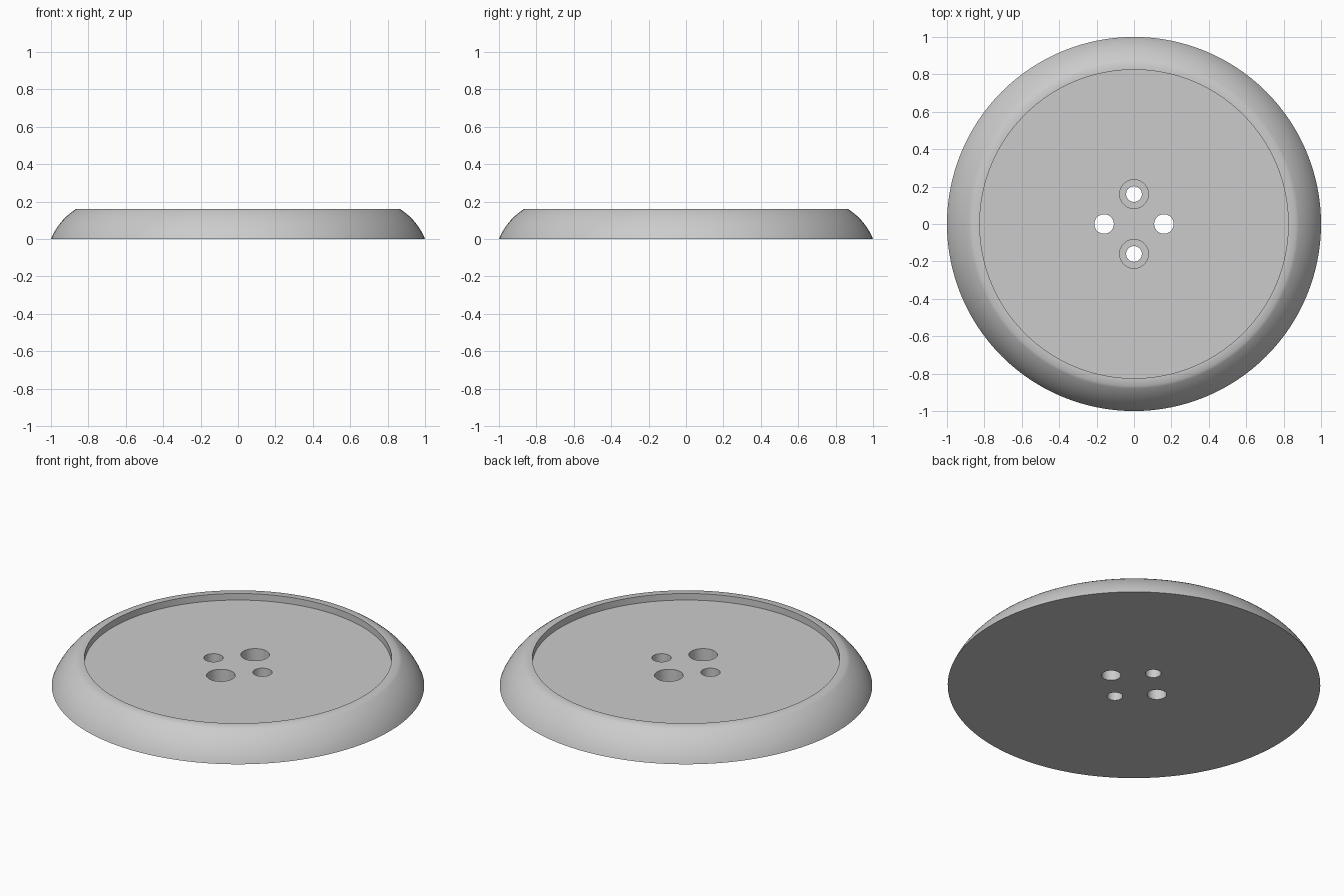
import bpy, bmesh, math
from mathutils import Matrix

cube = bpy.data.objects.get("Cube")
if cube:
    bpy.data.objects.remove(cube, do_unlink=True)

SEGMENTS = 128
FLOOR_Z = 0.122    # recessed top face
LEDGE_Z = 0.05     # step inside the counterbored holes
OFFSET = 0.16      # hole distance from the centre

grey = bpy.data.materials.new("light grey")
grey.use_nodes = True
colour = (0.6, 0.6, 0.6, 1)
grey.diffuse_color = colour
grey.node_tree.nodes["Principled BSDF"].inputs["Base Color"].default_value = colour


def add_object(name, bm):
    bmesh.ops.recalc_face_normals(bm, faces=bm.faces)
    mesh = bpy.data.meshes.new(name)
    bm.to_mesh(mesh)
    bm.free()
    mesh.materials.append(grey)
    obj = bpy.data.objects.new(name, mesh)
    bpy.context.collection.objects.link(obj)
    return obj


def lathe(name, profile, x=0, y=0, segments=SEGMENTS):
    """Revolve an (r, z) profile about a vertical axis through (x, y)."""
    bm = bmesh.new()
    verts = [bm.verts.new((r, 0, z)) for r, z in profile]
    edges = [bm.edges.new(pair) for pair in zip(verts, verts[1:])]
    bmesh.ops.spin(bm, geom=verts + edges, cent=(0, 0, 0), axis=(0, 0, 1),
                   angle=2 * math.pi, steps=segments)
    bmesh.ops.remove_doubles(bm, verts=bm.verts, dist=1e-5)
    # Flat discs become single polygons
    caps = [f for f in bm.faces if len(f.verts) == 3]
    bmesh.ops.dissolve_faces(bm, faces=caps, use_verts=False)
    bmesh.ops.transform(bm, matrix=Matrix.Translation((x, y, 0)), verts=bm.verts)
    return add_object(name, bm)


# Body: flat base, rounded flank, flat rim and shallow recess
arc = []
for i in range(13):
    a = math.radians(22 + 36 * i / 12)
    arc.append((0.685 + 0.34 * math.cos(a), -0.1274 + 0.34 * math.sin(a)))
arc[0], arc[-1] = (1, 0), (0.865, 0.161)
body = lathe("button_body",
             [(0, 0)] + arc + [(0.825, 0.161), (0.825, FLOOR_Z), (0, FLOOR_Z)])

# Holes: plain ones left and right, counterbored ones front and back
plain = [(0, -0.1), (0.052, -0.1), (0.052, 0.3), (0, 0.3)]
stepped = [(0, -0.1), (0.042, -0.1), (0.042, LEDGE_Z),
           (0.077, LEDGE_Z), (0.077, 0.3), (0, 0.3)]
cutters = []
for s in (-1, 1):
    cutters.append(lathe("plain_hole_cutter", plain, x=s * OFFSET, segments=48))
    cutters.append(lathe("stepped_hole_cutter", stepped, y=s * OFFSET, segments=48))

bpy.ops.object.select_all(action="DESELECT")
bpy.context.view_layer.objects.active = body
body.select_set(True)
for cutter in cutters:
    cutter.hide_render = True
    mod = body.modifiers.new("hole", "BOOLEAN")
    mod.operation = "DIFFERENCE"
    mod.solver = "EXACT"
    mod.object = cutter
    bpy.ops.object.modifier_apply(modifier=mod.name)
for cutter in cutters:
    bpy.data.objects.remove(cutter, do_unlink=True)

bpy.ops.object.shade_smooth_by_angle(angle=math.radians(40))
